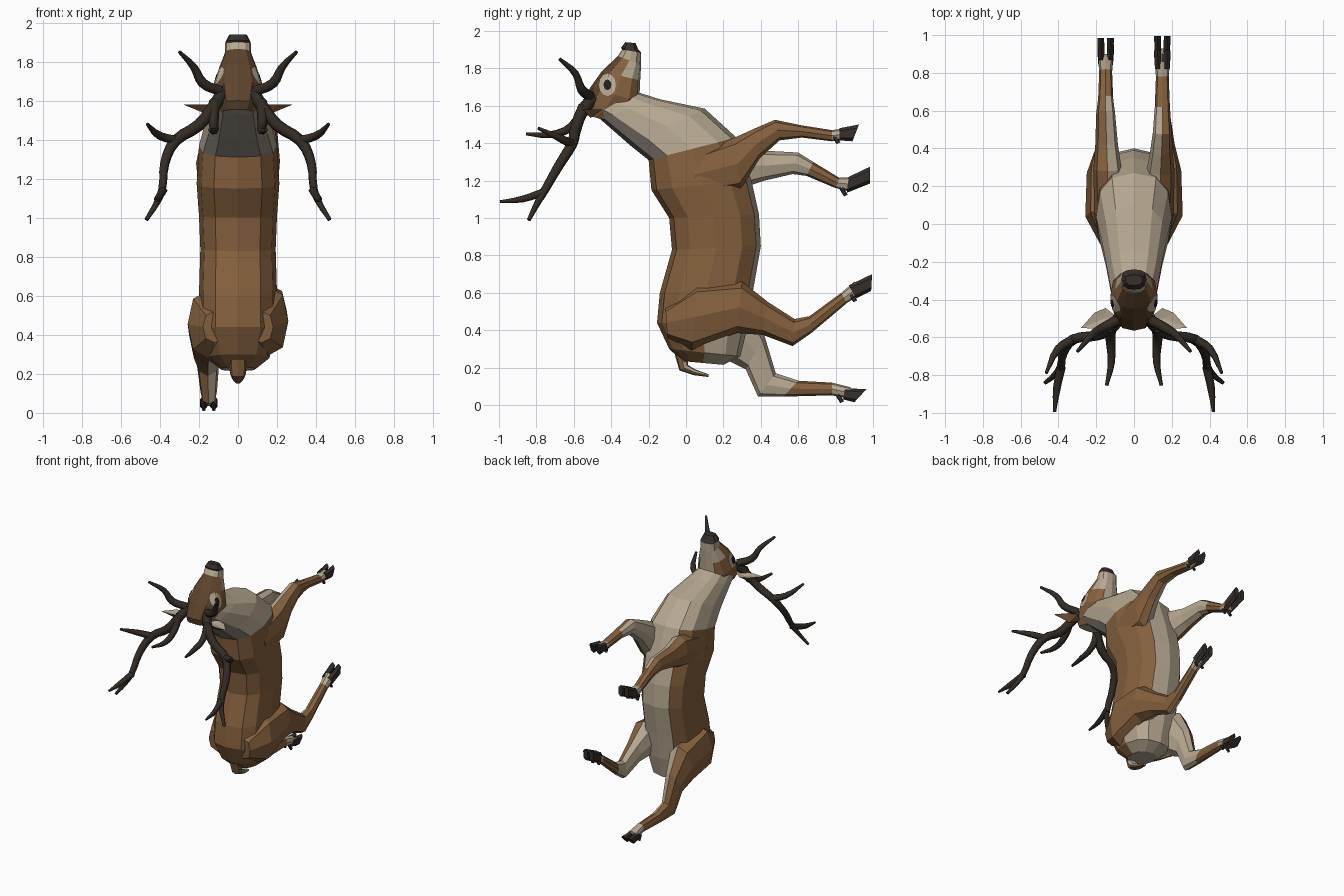
import bpy, bmesh, math
from mathutils import Vector
from mathutils.bvhtree import BVHTree

COLOURS = {
    "brown fur": (0.235, 0.118, 0.048), "dark brown fur": (0.11, 0.058, 0.026),
    "pale fur": (0.47, 0.39, 0.285), "grey fur": (0.25, 0.225, 0.185),
    "horn": (0.034, 0.025, 0.018), "hoof": (0.036, 0.028, 0.024),
    "eye black": (0.015, 0.013, 0.012),
}
MATS = []
for key, c in COLOURS.items():
    m = bpy.data.materials.new(key)
    m.diffuse_color = (*c, 1)
    MATS.append(m)
BROWN, DARK, PALE, GREY, HORN, HOOF, EYE = range(7)


def finish(name, bm):
    bmesh.ops.recalc_face_normals(bm, faces=bm.faces)
    me = bpy.data.meshes.new(name)
    bm.to_mesh(me)
    bm.free()
    for m in MATS:
        me.materials.append(m)
    ob = bpy.data.objects.new(name, me)
    bpy.context.collection.objects.link(ob)
    return ob


def loft(name, rings, rule, n=12, p=0.78):
    """Skin rings (y1, z1, y2, z2, half width, x centre); cos t = 1 at (y2, z2)."""
    bm = bmesh.new()
    sp = lambda v: math.copysign(abs(v) ** p, v) if abs(v) > 1e-6 else 0
    loops = []
    for y1, z1, y2, z2, w, xc in rings:
        a, b = Vector((xc, y1, z1)), Vector((xc, y2, z2))
        loops.append([bm.verts.new((a + b) / 2 + (b - a) / 2 * sp(math.cos(t))
                                   + Vector((w * sp(math.sin(t)), 0, 0)))
                      for t in (2 * math.pi * i / n for i in range(n))])
    for s in range(len(loops) - 1):
        for i in range(n):
            j, t = (i + 1) % n, 2 * math.pi * (i + 0.5) / n
            f = bm.faces.new((loops[s][i], loops[s][j], loops[s + 1][j], loops[s + 1][i]))
            f.material_index = rule(s, math.cos(t), math.sin(t))
    bm.faces.new(loops[0]).material_index = rule(0, 1, 0)
    bm.faces.new(loops[-1]).material_index = rule(len(loops) - 2, 1, 0)
    return finish(name, bm)


# Torso and neck, from rump up to throat
def torso_rule(s, c, sn):
    if s >= 7:
        return GREY if c < -0.6 else PALE
    if s <= 1:
        return PALE if c > 0.2 else BROWN
    return PALE if c > 0.9 else BROWN

loft("torso_and_neck", [
    (-0.02, 0.235, 0.20, 0.215, 0.09, 0), (-0.09, 0.30, 0.29, 0.26, 0.16, 0),
    (-0.155, 0.44, 0.33, 0.42, 0.20, 0), (-0.14, 0.60, 0.36, 0.62, 0.20, 0),
    (-0.075, 0.83, 0.40, 0.85, 0.193, 0), (-0.09, 1.00, 0.39, 1.02, 0.20, 0),
    (-0.185, 1.15, 0.35, 1.20, 0.212, 0), (-0.20, 1.31, 0.27, 1.43, 0.20, 0),
    (-0.30, 1.39, 0.10, 1.585, 0.168, 0), (-0.46, 1.53, -0.14, 1.635, 0.13, 0),
    (-0.54, 1.58, -0.25, 1.67, 0.105, 0)], torso_rule)


# Head pointing upwards
def head_rule(s, c, sn):
    if s >= 5:
        return HOOF
    if s == 4:
        return PALE
    if s == 3:
        return PALE if c > 0.2 else (DARK if c < -0.6 else BROWN)
    return PALE if c > 0.9 else (DARK if c < -0.6 else BROWN)

head = loft("head", [
    (-0.55, 1.555, -0.42, 1.52, 0.08, 0), (-0.565, 1.60, -0.30, 1.56, 0.105, 0),
    (-0.51, 1.70, -0.25, 1.62, 0.125, 0), (-0.45, 1.785, -0.245, 1.735, 0.10, 0),
    (-0.365, 1.865, -0.24, 1.82, 0.068, 0), (-0.342, 1.90, -0.24, 1.885, 0.066, 0),
    (-0.347, 1.91, -0.255, 1.90, 0.062, 0), (-0.325, 1.94, -0.27, 1.935, 0.045, 0)], head_rule)

# Tail
loft("tail", [(-0.06, 0.27, 0.01, 0.27, 0.045, 0), (-0.035, 0.185, 0.01, 0.215, 0.04, 0),
              (0.04, 0.16, 0.05, 0.19, 0.03, 0), (0.12, 0.15, 0.12, 0.165, 0.012, 0)],
     lambda s, c, sn: PALE if c > 0.3 else BROWN, n=8)


# Legs: (y1, z1, y2, z2) edges seen from the side, then widths and x centres
def leg(name, side, edges, widths, centres, hoof):
    last = len(edges) - 2

    def rule(s, c, sn):
        inner = sn * side < -0.3
        if s == last:
            return PALE
        return PALE if inner and s < last - 1 else BROWN
    loft(name, [(*e, w, side * x) for e, w, x in zip(edges, widths, centres)], rule, n=8, p=0.85)
    x = side * centres[-1]
    (a1, b1, a2, b2), (c1, d1, c2, d2) = hoof
    for toe in (-1, 1):  # split hoof and dewclaws
        xt = x + toe * 0.022
        loft(name + ("_toe_in" if toe * side < 0 else "_toe_out"),
             [(a1, b1, a2, b2, 0.019, xt), (c1, d1, c2, d2, 0.02, xt + toe * 0.004)],
             lambda s, c, sn: HOOF, n=6)
        loft(name + ("_dewclaw_in" if toe * side < 0 else "_dewclaw_out"),
             [(a2 - 0.04, b2 + 0.02, a2 - 0.02, b2 + 0.03, 0.012, xt),
              (a2 - 0.015, b2 - 0.02, a2 + 0.005, b2 - 0.01, 0.01, xt + toe * 0.004)],
             lambda s, c, sn: HOOF, n=6)

HIND_W = (0.06, 0.11, 0.095, 0.06, 0.042, 0.036, 0.032, 0.04)
HIND_X = (0.12, 0.148, 0.155, 0.155, 0.15, 0.15, 0.15, 0.15)
FORE_W = (0.07, 0.075, 0.06, 0.05, 0.04, 0.034, 0.04)
FORE_X = (0.14, 0.14, 0.145, 0.15, 0.15, 0.15, 0.15)
leg("hind_leg_right", 1, [
    (-0.11, 0.52, -0.10, 0.36), (0.06, 0.65, 0.03, 0.29), (0.30, 0.66, 0.27, 0.385),
    (0.44, 0.55, 0.41, 0.375), (0.58, 0.46, 0.57, 0.315), (0.66, 0.475, 0.67, 0.385),
    (0.83, 0.60, 0.86, 0.545), (0.90, 0.66, 0.93, 0.59)], HIND_W, HIND_X,
    ((0.87, 0.64, 0.91, 0.57), (0.995, 0.70, 0.99, 0.61)))
leg("hind_leg_left", -1, [
    (-0.11, 0.52, -0.10, 0.36), (0.07, 0.63, 0.01, 0.28), (0.32, 0.55, 0.22, 0.24),
    (0.42, 0.37, 0.32, 0.19), (0.48, 0.17, 0.385, 0.045), (0.60, 0.13, 0.52, 0.045),
    (0.78, 0.12, 0.78, 0.052), (0.88, 0.095, 0.87, 0.035)], HIND_W, HIND_X,
    ((0.85, 0.09, 0.84, 0.03), (0.965, 0.085, 0.90, 0.015)))
leg("front_leg_right", 1, [
    (0.02, 1.34, 0.06, 1.12), (0.26, 1.43, 0.29, 1.15), (0.37, 1.48, 0.395, 1.32),
    (0.475, 1.525, 0.50, 1.415), (0.62, 1.495, 0.62, 1.43), (0.78, 1.47, 0.78, 1.41),
    (0.86, 1.48, 0.85, 1.42)], FORE_W, FORE_X,
    ((0.82, 1.48, 0.82, 1.415), (0.925, 1.50, 0.89, 1.41)))
leg("front_leg_left", -1, [
    (0.02, 1.34, 0.06, 1.12), (0.28, 1.40, 0.30, 1.16), (0.42, 1.36, 0.42, 1.20),
    (0.60, 1.35, 0.57, 1.235), (0.68, 1.30, 0.645, 1.225), (0.82, 1.215, 0.80, 1.16),
    (0.90, 1.22, 0.88, 1.14)], FORE_W, FORE_X,
    ((0.87, 1.22, 0.86, 1.135), (0.985, 1.275, 0.985, 1.185)))

# Ears: flat leaves, pale on the upper side
for side, label in ((1, "right"), (-1, "left")):
    bm = bmesh.new()
    outline = [(0.08, -0.50), (0.15, -0.445), (0.21, -0.47), (0.28, -0.55), (0.20, -0.555), (0.13, -0.54)]
    top = [bm.verts.new((side * x, y, 1.58)) for x, y in outline]
    low = bm.verts.new((side * 0.17, -0.51, 1.535))
    dip = bm.verts.new((side * 0.16, -0.50, 1.57))
    for i in range(6):
        bm.faces.new((top[i], top[(i + 1) % 6], dip)).material_index = PALE
        bm.faces.new((top[i], top[(i + 1) % 6], low)).material_index = BROWN
    finish("ear_" + label, bm)

# Eyes: thin plates laid on the head surface
hbm = bmesh.new()
hbm.from_mesh(head.data)
tree = BVHTree.FromBMesh(hbm)
for side, label in ((1, "right"), (-1, "left")):
    for part, ry, rz, lift, mat in (("eye_patch_", 0.045, 0.06, 0.004, PALE),
                                    ("eye_", 0.021, 0.028, 0.009, EYE)):
        bm = bmesh.new()

        def put(dy, dz):
            start = Vector((side, -0.42 + dy, 1.712 + dz))
            hit = tree.ray_cast(start, Vector((-side, 0, 0)))[0]
            if hit is None:  # past the outline: use the closest surface point
                hit = tree.find_nearest(Vector((side * 0.08, start.y, start.z)))[0]
            return bm.verts.new(hit + Vector((side * lift, 0, 0)))
        mid, circ = put(0, 0), []
        for k in (0.5, 1):
            circ.append([put(k * ry * math.cos(i * math.pi / 6), k * rz * math.sin(i * math.pi / 6))
                         for i in range(12)])
        for i in range(12):
            j = (i + 1) % 12
            bm.faces.new((mid, circ[0][i], circ[0][j]))
            bm.faces.new((circ[0][i], circ[1][i], circ[1][j], circ[0][j]))
        for f in bm.faces:
            f.material_index = mat
        ob = finish(part + label, bm)
        if sum(f.normal.x for f in ob.data.polygons) * side < 0:
            ob.data.flip_normals()
hbm.free()

# Antlers: tapering branches
BRANCHES = [
    (0.033, [(0.08, -0.50, 1.64), (0.125, -0.555, 1.57), (0.20, -0.59, 1.475), (0.32, -0.61, 1.395),
             (0.375, -0.68, 1.28), (0.39, -0.76, 1.14), (0.42, -0.80, 1.07), (0.47, -0.84, 0.99)]),
    (0.024, [(0.385, -0.755, 1.14), (0.41, -0.88, 1.10), (0.42, -0.995, 1.088)]),
    (0.026, [(0.31, -0.605, 1.395), (0.40, -0.66, 1.42), (0.465, -0.79, 1.48)]),
    (0.028, [(0.12, -0.55, 1.60), (0.125, -0.61, 1.49), (0.12, -0.73, 1.445), (0.145, -0.855, 1.45)]),
    (0.028, [(0.09, -0.51, 1.65), (0.18, -0.56, 1.69), (0.225, -0.59, 1.77), (0.30, -0.675, 1.85)]),
]
for side, label in ((1, "right"), (-1, "left")):
    cu = bpy.data.curves.new("antler_" + label, "CURVE")
    cu.dimensions, cu.bevel_depth, cu.bevel_resolution, cu.use_fill_caps = "3D", 1.0, 1, True
    cu.resolution_u = 3
    for r, pts in BRANCHES:
        sp = cu.splines.new("BEZIER")
        sp.bezier_points.add(len(pts) - 1)
        for i, (bp, (x, y, z)) in enumerate(zip(sp.bezier_points, pts)):
            bp.co = (side * x, y, z)
            bp.handle_left_type = bp.handle_right_type = "AUTO"
            bp.radius = r * (1 - 0.68 * (i / (len(pts) - 1)) ** 2)
    cu.materials.append(MATS[HORN])
    bpy.context.collection.objects.link(bpy.data.objects.new("antler_" + label, cu))
